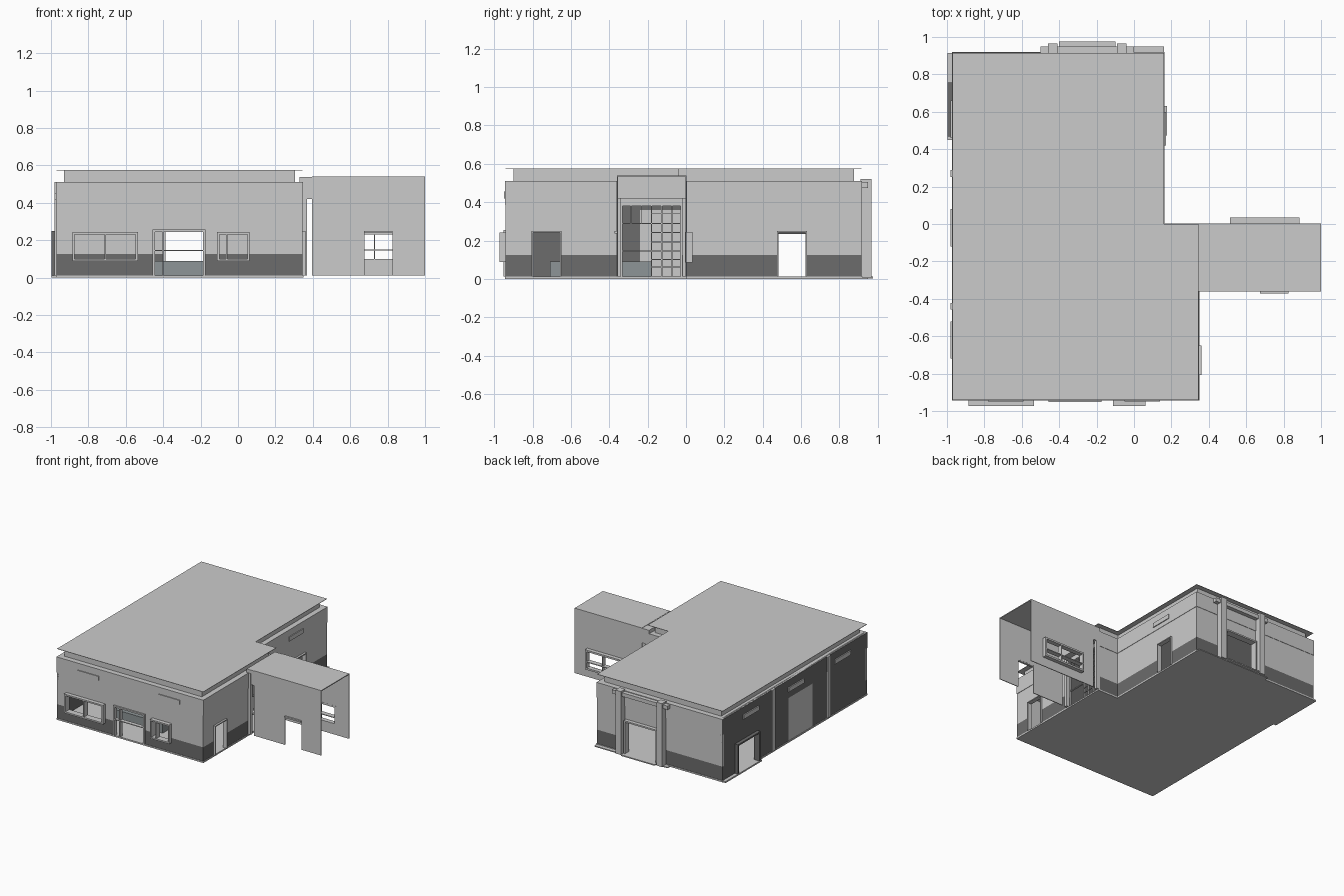
import bpy, bmesh
from mathutils import Vector

if "Cube" in bpy.data.objects:
    bpy.data.objects.remove(bpy.data.objects["Cube"])


def material(name, rgb):
    m = bpy.data.materials.new(name)
    m.use_nodes = True
    m.diffuse_color = (*rgb, 1)
    m.node_tree.nodes["Principled BSDF"].inputs["Base Color"].default_value = (*rgb, 1)
    return m


LIGHT = material("light grey", (0.6, 0.6, 0.6))
DARK = material("dark grey", (0.15, 0.15, 0.15))
STEEL = material("steel grey", (0.27, 0.3, 0.31))


def finish(name, bm, mats):
    mesh = bpy.data.meshes.new(name)
    bm.to_mesh(mesh)
    bm.free()
    for m in mats:
        mesh.materials.append(m)
    ob = bpy.data.objects.new(name, mesh)
    bpy.context.collection.objects.link(ob)
    return ob


def boxes(name, parts, mat=LIGHT):
    """One object from boxes given as (x0, x1, y0, y1, z0, z1)."""
    bm = bmesh.new()
    for x0, x1, y0, y1, z0, z1 in parts:
        vs = bmesh.ops.create_cube(bm, size=1)["verts"]
        bmesh.ops.scale(bm, verts=vs, vec=(x1 - x0, y1 - y0, z1 - z0))
        bmesh.ops.translate(bm, verts=vs, vec=((x0 + x1) / 2, (y0 + y1) / 2, (z0 + z1) / 2))
    return finish(name, bm, [mat])


def l_shape(name, inset, z0, z1, dark_side=False):
    """Extruded L-shaped building outline, moved inwards by inset."""
    w, e, n, s = -0.97 + inset, 0.345 - inset, 0.915 - inset, -0.94 + inset
    ix, iy = 0.16 - inset, 0.0 - inset
    bm = bmesh.new()
    pts = [(w, s), (e, s), (e, iy), (ix, iy), (ix, n), (w, n)]
    base = bm.faces.new([bm.verts.new((x, y, z0)) for x, y in pts])
    top = bmesh.ops.extrude_face_region(bm, geom=[base], use_keep_orig=True)["geom"]
    bmesh.ops.translate(bm, verts=[v for v in top if isinstance(v, bmesh.types.BMVert)],
                        vec=(0, 0, z1 - z0))
    bmesh.ops.recalc_face_normals(bm, faces=bm.faces)
    for f in bm.faces:
        f.material_index = int(dark_side and f.normal.x < -0.5)
    return finish(name, bm, [LIGHT, DARK])


def wall(name, start, end, z0, z1, holes=(), base=0.125, thick=0.02, panel=None):
    """Wall sheet with openings (u0, u1, z0, z1); faces below base are dark."""
    a, b = Vector((*start, 0)), Vector((*end, 0))
    axis = 0 if abs(b.x - a.x) > abs(b.y - a.y) else 1
    rects = list(holes) + ([panel] if panel else [])
    us = {a[axis], b[axis]} | {h[i] for h in rects for i in (0, 1)}
    us = sorted(us, reverse=b[axis] < a[axis])
    zs = sorted({z0, z1} | {h[i] for h in rects for i in (2, 3)}
                | ({base} if z0 < base < z1 else set()))

    def inside(h, u, z):
        return h[0] < u < h[1] and h[2] < z < h[3]

    bm = bmesh.new()
    for u0, u1 in zip(us, us[1:]):
        for lo, hi in zip(zs, zs[1:]):
            u, z = (u0 + u1) / 2, (lo + hi) / 2
            if any(inside(h, u, z) for h in holes):
                continue
            verts = []
            for uu, zz in ((u0, lo), (u1, lo), (u1, hi), (u0, hi)):
                p = a.copy()
                p[axis], p.z = uu, zz
                verts.append(bm.verts.new(p))
            f = bm.faces.new(verts)
            f.material_index = int(z < base and not (panel and inside(panel, u, z)))
    bmesh.ops.remove_doubles(bm, verts=bm.verts, dist=0.0001)
    ob = finish(name, bm, [LIGHT, DARK])
    mod = ob.modifiers.new("thickness", "SOLIDIFY")
    mod.thickness, mod.offset = thick, -1
    return ob


def frame(name, axis, d0, d1, u0, u1, z0, z1, bar=0.012, mull=(), rails=(), sill=True, mat=LIGHT):
    """Rectangular frame in a wall along axis; d0..d1 is its depth."""
    bars = [(u0, u0 + bar, z0, z1), (u1 - bar, u1, z0, z1), (u0, u1, z1 - bar, z1)]
    if sill:
        bars.append((u0, u1, z0, z0 + bar))
    bars += [(m - 0.003, m + 0.003, z0, z1) for m in mull]
    bars += [(u0, u1, r - 0.003, r + 0.003) for r in rails]
    if axis == "x":
        return boxes(name, [(p, q, d0, d1, r, s) for p, q, r, s in bars], mat)
    return boxes(name, [(d0, d1, p, q, r, s) for p, q, r, s in bars], mat)


# Floor, roof and upper wall band
FLOOR, TOP = 0.012, 0.51
l_shape("floor_slab", -0.004, 0.0, FLOOR)
l_shape("upper_band", -0.003, 0.385, TOP, dark_side=True)
l_shape("roof_upstand", 0.04, TOP, 0.574)
l_shape("roof_sheet", 0.0, 0.573, 0.576)

# Main walls, counter-clockwise from the front
wall("front_wall", (-0.97, -0.94), (0.345, -0.94), FLOOR, TOP,
     [(-0.88, -0.54, 0.095, 0.235), (-0.45, -0.18, FLOOR, 0.25), (-0.105, 0.055, 0.095, 0.235)])
wall("entrance_wall", (0.345, -0.94), (0.345, 0), FLOOR, TOP,
     [(-0.8, -0.655, FLOOR, 0.245), (-0.34, -0.02, FLOOR, 0.385)])
wall("return_wall", (0.345, 0), (0.16, 0), FLOOR, TOP)
wall("rear_side_wall", (0.16, 0), (0.16, 0.915), FLOOR, TOP, [(0.48, 0.625, FLOOR, 0.245)])
wall("back_wall", (0.16, 0.915), (-0.97, 0.915), FLOOR, TOP, [(-0.39, -0.11, FLOOR, 0.27)])
wall("dark_side_wall", (-0.97, 0.915), (-0.97, -0.94), FLOOR, TOP,
     [(0.48, 0.745, FLOOR, 0.235)], base=0.6, panel=(-0.24, 0.07, FLOOR, 0.36))

# Front windows and door
frame("front_wide_window", "x", -0.972, -0.92, -0.885, -0.535, 0.088, 0.243, mull=[-0.71])
frame("front_small_window", "x", -0.972, -0.92, -0.112, 0.062, 0.088, 0.243, mull=[-0.06])
frame("front_door_frame", "x", -0.952, -0.92, -0.456, -0.175, FLOOR, 0.256,
      mull=[-0.4], rails=[0.145], sill=False)

# Side doors
frame("side_door_frame", "y", 0.325, 0.36, -0.806, -0.65, FLOOR, 0.25, bar=0.008, sill=False)
frame("rear_side_door_frame", "y", 0.14, 0.176, 0.474, 0.631, FLOOR, 0.25, bar=0.008, sill=False)
frame("loading_door_frame", "y", -0.998, -0.95, 0.468, 0.757, FLOOR, 0.25, sill=False, mat=DARK)
boxes("loading_step", [(-0.998, -0.97, 0.45, 0.915, 0.0, FLOOR)])

# Back entrance: columns, beam and step
boxes("back_columns", [(x, x + 0.05, 0.91, 0.966, 0.005, 0.52) for x in (-0.46, -0.09)])
boxes("back_beam", [(-0.5, 0.0, 0.91, 0.95, 0.475, 0.505)])
frame("back_door_frame", "x", 0.89, 0.945, -0.4, -0.1, FLOOR, 0.28, sill=False)
boxes("back_step", [(-0.4, -0.1, 0.915, 0.975, 0.003, FLOOR), (-0.5, 0.16, 0.915, 0.95, 0.0, 0.008)])

# Pilasters on the dark side
boxes("side_pilasters", [(-0.982, -0.965, y - 0.018, y + 0.018, FLOOR, TOP) for y in (0.27, -0.44)])

# Thin vents high on the walls
boxes("front_vents", [(x, x + 0.19, -0.95, -0.942, 0.42, 0.455) for x in (-0.78, -0.05)])
boxes("dark_side_vents", [(-0.982, -0.972, y, y + 0.2, 0.415, 0.45) for y in (0.46, -0.12, -0.72)])
boxes("rear_side_vent", [(0.162, 0.17, 0.42, 0.6, 0.42, 0.455)])

# Glazing grid of the entrance
columns = [-0.34 + i * 0.0533 for i in range(7)]
frame("entrance_glazing", "y", 0.328, 0.342, -0.345, -0.015, FLOOR, 0.395, bar=0.014,
      mull=[-0.18] + columns[4:], rails=[0.145, 0.29], sill=False)
boxes("entrance_glazing_bars", [(0.332, 0.338, y - 0.002, y + 0.002, 0.29, 0.385) for y in columns]
      + [(0.332, 0.338, -0.18, -0.02, z, z + 0.004) for z in (0.06, 0.1, 0.19, 0.24, 0.34)])
boxes("entrance_posts", [(0.335, 0.368, y, y + 0.022, FLOOR, TOP) for y in (-0.362, -0.018)])

# Open porch with thin walls
boxes("porch_lintel", [(0.33, 0.4, -0.36, 0.003, 0.42, 0.538)])
boxes("porch_roof", [(0.395, 1.0, -0.36, 0.003, 0.533, 0.54)])
wall("porch_front_wall", (0.395, -0.36), (1.0, -0.36), FLOOR, 0.54,
     [(0.675, 0.825, FLOOR, 0.245)], base=0, thick=0.006)
wall("porch_back_wall", (1.0, 0.003), (0.395, 0.003), FLOOR, 0.54,
     [(0.525, 0.87, 0.1, 0.232)], base=0, thick=0.006)
boxes("porch_door_hood", [(0.675, 0.825, -0.372, -0.355, 0.238, 0.25)])
frame("porch_window", "x", -0.004, 0.035, 0.512, 0.885, 0.085, 0.245, bar=0.014,
      mull=[0.73], rails=[0.148])

# Counter inside
boxes("counter", [(-0.7, -0.18, -0.71, -0.18, FLOOR, 0.09)], STEEL)
